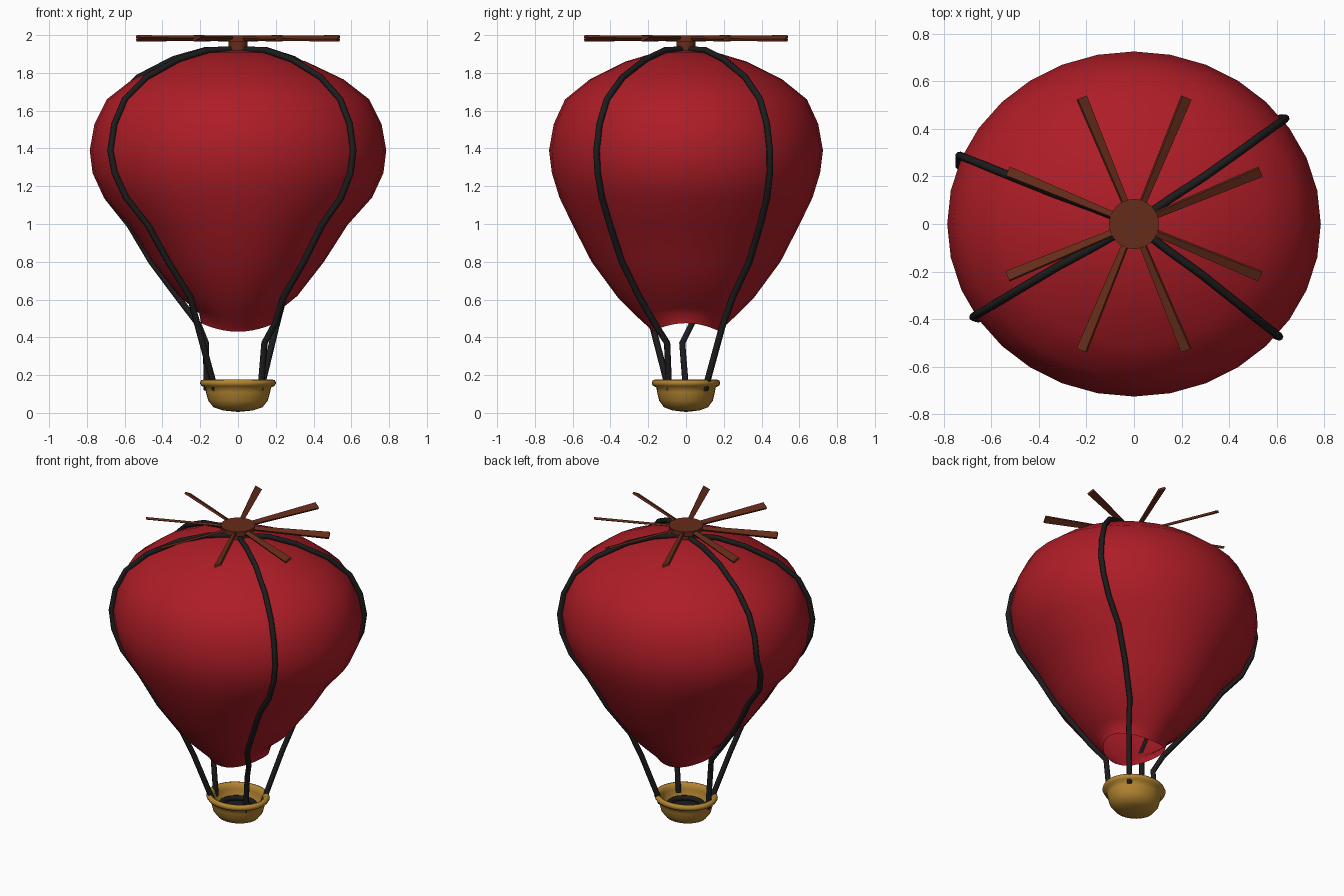
import bpy, bmesh, math
from mathutils import Vector, Matrix

if "Cube" in bpy.data.objects:
    bpy.data.objects.remove(bpy.data.objects["Cube"])


def material(name, rgb):
    m = bpy.data.materials.new(name)
    m.diffuse_color = (*rgb, 1)
    m.use_nodes = True
    m.node_tree.nodes["Principled BSDF"].inputs["Base Color"].default_value = m.diffuse_color
    return m


RED = material("red_cloth", (0.42, 0.012, 0.02))
BLACK = material("black_rope", (0.012, 0.012, 0.012))
GOLD = material("gold", (0.45, 0.23, 0.03))
BROWN = material("brown_wood", (0.13, 0.025, 0.01))


def finish(name, bm, mat, angle=None):
    bmesh.ops.recalc_face_normals(bm, faces=bm.faces)
    me = bpy.data.meshes.new(name)
    bm.to_mesh(me)
    bm.free()
    me.materials.append(mat)
    ob = bpy.data.objects.new(name, me)
    bpy.context.collection.objects.link(ob)
    if angle:
        bpy.ops.object.select_all(action='DESELECT')
        bpy.context.view_layer.objects.active = ob
        ob.select_set(True)
        bpy.ops.object.shade_smooth_by_angle(angle=math.radians(angle))
    return ob


def loft(rings, start=None, end=None):
    """Skin closed rings of points; start and end are optional pole points."""
    bm = bmesh.new()
    vs = [[bm.verts.new(p) for p in r] for r in rings]
    n = len(rings[0])
    for a, b in zip(vs, vs[1:]):
        for i in range(n):
            j = (i + 1) % n
            bm.faces.new((a[i], a[j], b[j], b[i]))
    for pole, ring in ((start, vs[0]), (end, vs[-1])):
        if pole:
            c = bm.verts.new(pole)
            for i in range(n):
                bm.faces.new((c, ring[i], ring[(i + 1) % n]))
    return bm


# envelope profile: x radius, y radius, height, lift at the left/right sides
ROWS = [(.18, .165, 1.907, 0), (.36, .32, 1.86, 0), (.56, .51, 1.765, 0),
        (.695, .64, 1.66, 0), (.76, .70, 1.53, 0), (.785, .725, 1.39, 0),
        (.77, .71, 1.27, 0), (.71, .67, 1.14, 0), (.58, .60, .995, 0),
        (.455, .50, .80, 0), (.315, .36, .61, .01), (.235, .26, .51, .045),
        (.205, .20, .455, .07), (.195, .18, .43, .045)]


def on_envelope(row, a, out=0.0):
    rx, ry, z, lift = row
    return Vector(((rx + out) * math.cos(a), (ry + out) * math.sin(a),
                   z + lift * math.cos(a) ** 2))


N = 32
rings = [[on_envelope(r, math.tau * i / N) for i in range(N)] for r in ROWS]
finish("envelope", loft(rings, start=(0, 0, 1.922)), RED, 60)


# ropes: draped over the envelope, then hanging to the basket
def rope(name, points, radius=.017):
    cu = bpy.data.curves.new(name, 'CURVE')
    cu.dimensions = '3D'
    cu.bevel_depth = radius
    cu.bevel_resolution = 2
    cu.use_fill_caps = True
    sp = cu.splines.new('POLY')
    sp.points.add(len(points) - 1)
    for p, co in zip(sp.points, points):
        p.co = (*co, 1)
    cu.materials.append(BLACK)
    ob = bpy.data.objects.new(name, cu)
    bpy.context.collection.objects.link(ob)


ROPES = {
    "front_right_rope": (-40, -42, [(.2, -.17, .48), (.14, -.1, .37), (.12, -.09, .12)]),
    "back_right_rope": (37, 42, [(.2, .19, .45), (.12, .1, .12)]),
    "front_left_rope": (212, 219, [(-.21, -.175, .45), (-.12, -.09, .12)]),
    "back_left_rope": (157, 172, [(-.21, .03, .47), (-.17, -.02, .37), (-.165, 0, .12)]),
}
for name, (a0, a1, tail) in ROPES.items():
    pts = [Vector((0, 0, 1.925))]
    for i, row in enumerate(ROWS[:11]):
        a = math.radians(a0 + (a1 - a0) * max(0, i - 5) / 5)
        p = on_envelope(row, a, .012)
        p.z += .012 if i < 3 else 0
        pts.append(p)
    rope(name, pts + [Vector(t) for t in tail])


# basket: oval bowl with a rolled rim
def oval(r, z, n=32):
    return [(r * math.cos(math.tau * i / n), r * .9 * math.sin(math.tau * i / n), z)
            for i in range(n)]


BOWL = [(.08, .013), (.13, .03), (.158, .065), (.17, .11), (.175, .135),
        (.194, .143), (.202, .158), (.195, .173), (.18, .177), (.165, .168),
        (.158, .14), (.15, .09), (.13, .065)]
finish("basket", loft([oval(r, z) for r, z in BOWL], (0, 0, .005), (0, 0, .06)), GOLD, 60)

# dark floor and coiled rope inside the basket
finish("basket_floor", loft([oval(.135, .075), oval(.13, .085)], end=(0, 0, .085)), BLACK, 30)
rope("coiled_rope", [Vector(p) for p in oval(.11, .1, 24) + oval(.11, .1, 24)[:1]])


# propeller hub and shaft
def cylinder(name, r, z0, z1):
    bm = bmesh.new()
    bmesh.ops.create_cone(bm, cap_ends=True, segments=24, radius1=r, radius2=r,
                          depth=z1 - z0, matrix=Matrix.Translation((0, 0, (z0 + z1) / 2)))
    finish(name, bm, BROWN, 30)


cylinder("propeller_shaft", .05, 1.89, 1.97)
cylinder("propeller_hub", .105, 1.966, 1.998)

# eight tilted blades, wider toward the tip
for k in range(8):
    bm = bmesh.new()
    bmesh.ops.create_cube(bm, size=1)
    for v in bm.verts:
        tip = v.co.x > 0
        v.co = Vector((.575 if tip else .07, v.co.y * (.046 if tip else .026), v.co.z * .014))
    turn = Matrix.Rotation(math.radians(22.5 + 45 * k), 4, 'Z')
    tilt = Matrix.Rotation(math.radians(28), 4, 'X')
    bm.transform(Matrix.Translation((0, 0, 1.983)) @ turn @ tilt)
    finish(f"propeller_blade_{k + 1}", bm, BROWN)
